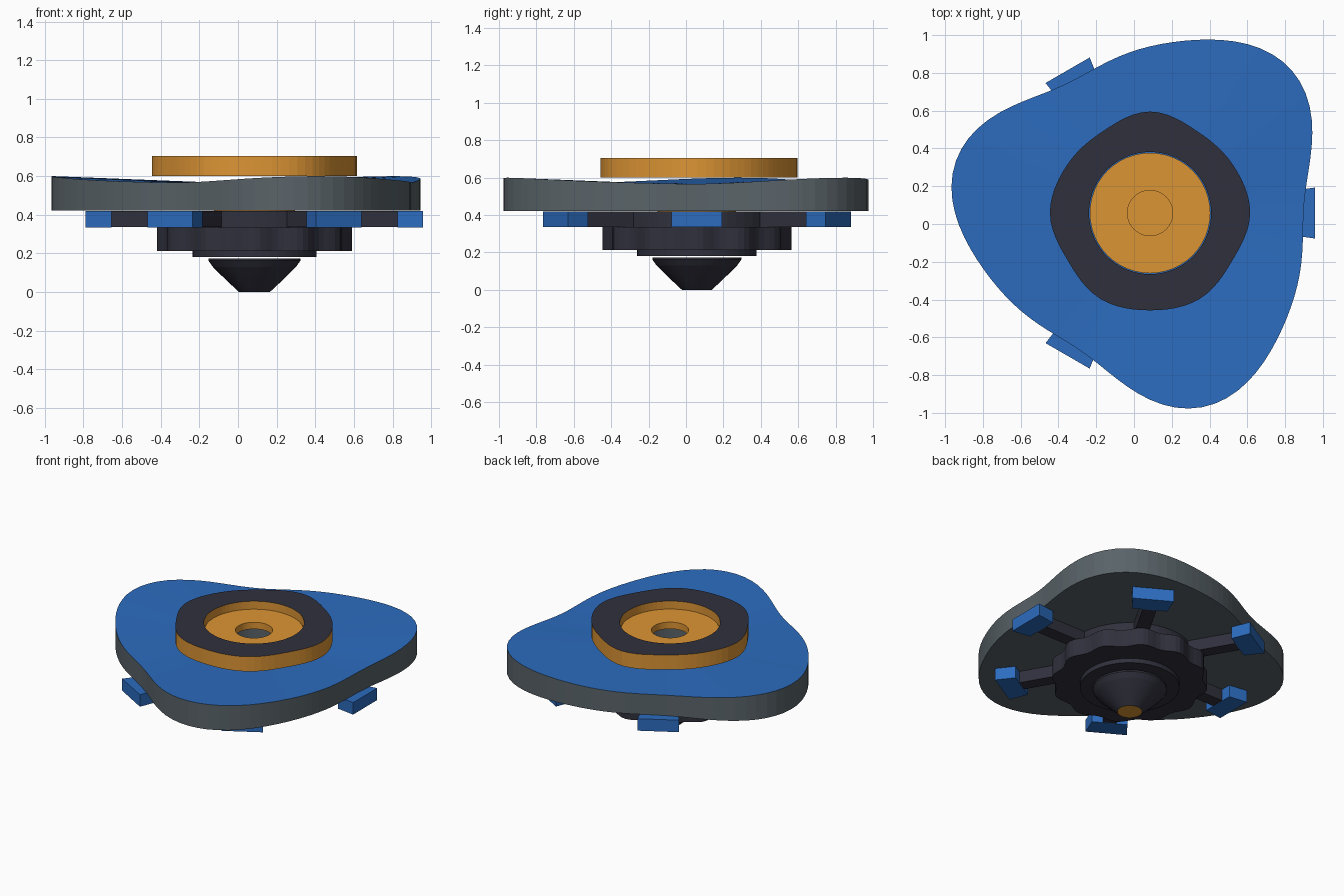
import bpy, bmesh
from math import sin, cos, pi, tau, radians

if "Cube" in bpy.data.objects:
    bpy.data.objects.remove(bpy.data.objects["Cube"])

CX, CY = 0.085, 0.058


def material(name, rgb):
    m = bpy.data.materials.new(name)
    m.diffuse_color = (*rgb, 1)
    m.use_nodes = True
    m.node_tree.nodes["Principled BSDF"].inputs["Base Color"].default_value = m.diffuse_color
    return m


BLUE = material("blue", (0.025, 0.15, 0.52))
ORANGE = material("orange", (0.72, 0.30, 0.035))
DARK = material("dark", (0.03, 0.03, 0.047))
SLATE = material("slate", (0.10, 0.125, 0.14))


def finish(name, bm, mats):
    bmesh.ops.recalc_face_normals(bm, faces=bm.faces[:])
    me = bpy.data.meshes.new(name)
    bm.to_mesh(me)
    bm.free()
    for m in mats:
        me.materials.append(m)
    ob = bpy.data.objects.new(name, me)
    ob.location = (CX, CY, 0)
    bpy.context.collection.objects.link(ob)
    return ob


def bridge(bm, a, b, mat=0):
    for i in range(len(a)):
        j = (i + 1) % len(a)
        bm.faces.new((a[i], a[j], b[j], b[i])).material_index = mat


def ring(bm, radius, height, n):
    """Closed loop; radius and height are numbers or functions of the angle."""
    val = lambda v, t: v(t) if callable(v) else v
    return [bm.verts.new((val(radius, t) * cos(t), val(radius, t) * sin(t), val(height, t)))
            for t in (tau * i / n for i in range(n))]


def ring_prism(name, outer, inner, z0, z_edge, z_inner, mats, n=72):
    """Plate with a hole: material 0 on the sides and underside, 1 on top."""
    bm = bmesh.new()
    loops = [ring(bm, outer, z0, n), ring(bm, outer, z_edge, n),
             ring(bm, inner, z_inner, n), ring(bm, inner, z0, n)]
    for k in range(4):
        bridge(bm, loops[k], loops[(k + 1) % 4], 1 if k == 1 else 0)
    return finish(name, bm, mats)


def lathe(name, profile, mats, n=48, bottom=0, top=0):
    bm = bmesh.new()
    loops = [ring(bm, r, z, n) for r, z in profile]
    for a, b in zip(loops, loops[1:]):
        bridge(bm, a, b)
    bm.faces.new(loops[0]).material_index = bottom
    bm.faces.new(loops[-1]).material_index = top
    return finish(name, bm, mats)


def sector(name, r0, r1, w0, w1, z0, z1, angle, mat):
    """Radial block, w0 wide at r0 and w1 wide at r1."""
    bm = bmesh.new()
    plan = [(r0, -w0 / 2), (r1, -w1 / 2), (r1, w1 / 2), (r0, w0 / 2)]
    lo, hi = ([bm.verts.new((x, y, z)) for x, y in plan] for z in (z0, z1))
    bridge(bm, lo, hi)
    bm.faces.new(lo)
    bm.faces.new(hi)
    ob = finish(name, bm, [mat])
    ob.rotation_euler.z = angle
    return ob


# Tip with orange contact face, and the collar above it
lathe("tip", [(0.08, 0), (0.125, 0.042), (0.17, 0.085), (0.215, 0.13), (0.238, 0.162), (0.238, 0.174)],
      [DARK, ORANGE], bottom=1)
lathe("collar", [(0.32, 0.18), (0.32, 0.212)], [DARK])

# Scalloped base and hub
lathe("scalloped_base", [(lambda t: 0.488 + 0.017 * cos(12 * t), z) for z in (0.212, 0.335)], [DARK], n=96)
lathe("hub", [(0.42, 0.335), (0.42, 0.42)], [DARK])
lathe("hub_floor", [(0.21, 0.42), (0.21, 0.424)], [ORANGE])

# Six spokes with end weights
for k in range(6):
    a = k * pi / 3
    sector(f"spoke_{k + 1}", 0.38, 0.745, 0.09, 0.09, 0.337, 0.42, a, DARK)
    sector(f"weight_{k + 1}", 0.74, 0.873, 0.232, 0.27, 0.335, 0.42, a, BLUE)


# Three-lobed wheel, its rim rising at the lobes
def wheel_radius(t):
    return 0.929 - 0.110 * cos(3 * t) + 0.053 * sin(3 * t) - 0.0065 * cos(6 * t) - 0.02 * sin(6 * t)


def wheel_height(t):
    return 0.566 + 0.033 * (wheel_radius(t) - 0.808) / 0.255


ring_prism("wheel", wheel_radius, 0.20, 0.422, wheel_height, 0.566, [SLATE, BLUE], n=96)

# Softly cornered top ring, mirrored about the y axis
HALF = [0.537, 0.500, 0.508, 0.53, 0.503, 0.525, 0.515]
LOOP = HALF + HALF[-2:0:-1]


def cap_radius(t):
    u = ((t - pi / 2) % tau) / radians(30)
    i, f = int(u), u - int(u)
    a, b, c, d = (LOOP[(i + k) % 12] for k in (-1, 0, 1, 2))
    return b + 0.5 * f * (c - a + f * (2 * a - 5 * b + 4 * c - d + f * (3 * (b - c) + d - a)))


ring_prism("cap_ring", cap_radius, 0.323, 0.60, 0.705, 0.705, [ORANGE, DARK])

# Recessed disc with a centre hole
ring_prism("centre_disc", 0.319, 0.12, 0.602, 0.65, 0.65, [ORANGE, ORANGE], n=48)
